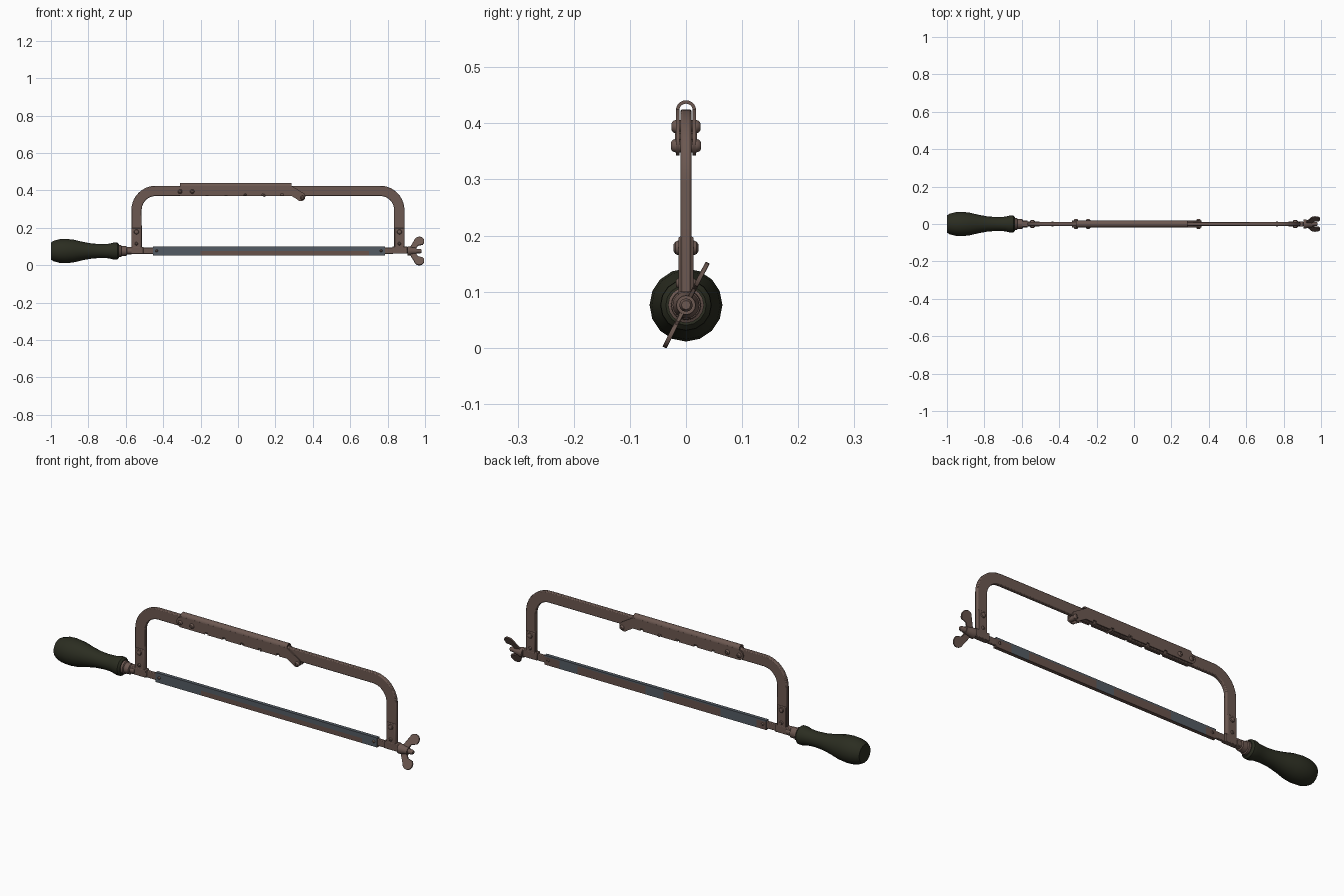
import bpy, bmesh, math
from mathutils import Matrix, Vector

if "Cube" in bpy.data.objects:
    bpy.data.objects.remove(bpy.data.objects["Cube"])

def material(name, rgb):
    m = bpy.data.materials.new(name)
    m.diffuse_color = (*rgb, 1)
    m.use_nodes = True
    m.node_tree.nodes["Principled BSDF"].inputs["Base Color"].default_value = m.diffuse_color
    return m

STEEL = material("brown steel", (0.150, 0.098, 0.082))
BLUE = material("blue blade steel", (0.088, 0.105, 0.125))
RUST = material("rusty blade steel", (0.135, 0.085, 0.070))
GRIP = material("dark olive grip", (0.024, 0.026, 0.015))
ZC = 0.076          # height of the handle / blade axis

def finish(bm, name, mats, bevel=0, smooth=True):
    bmesh.ops.recalc_face_normals(bm, faces=bm.faces)
    me = bpy.data.meshes.new(name)
    bm.to_mesh(me)
    bm.free()
    ob = bpy.data.objects.new(name, me)
    bpy.context.collection.objects.link(ob)
    for m in mats:
        me.materials.append(m)
    if bevel:
        b = ob.modifiers.new("bevel", 'BEVEL')
        b.width, b.segments, b.limit_method = bevel, 2, 'ANGLE'
        b.angle_limit = math.radians(50)
    if smooth:
        bpy.context.view_layer.objects.active = ob
        ob.select_set(True)
        bpy.ops.object.shade_smooth_by_angle(angle=math.radians(35))
        ob.select_set(False)
    return ob

def plate(name, pts, y0, y1, mat=STEEL, bevel=0, matrix=None):
    """Extrude an x-z outline from y0 to y1."""
    bm = bmesh.new()
    f = bm.faces.new([bm.verts.new((x, y0, z)) for x, z in pts])
    r = bmesh.ops.extrude_face_region(bm, geom=[f])
    vs = [g for g in r['geom'] if isinstance(g, bmesh.types.BMVert)]
    bmesh.ops.translate(bm, verts=vs, vec=(0, y1 - y0, 0))
    if matrix:
        bm.transform(matrix)
    return finish(bm, name, [mat], bevel)

def box(name, x0, x1, z0, z1, hy, mat=STEEL, bevel=0.003):
    return plate(name, [(x0, z0), (x1, z0), (x1, z1), (x0, z1)], -hy, hy, mat, bevel)

def arc(cx, cz, r, a0, a1, n=10):
    return [(cx + r * math.cos(math.radians(a0 + (a1 - a0) * i / n)),
             cz + r * math.sin(math.radians(a0 + (a1 - a0) * i / n))) for i in range(n + 1)]

def lathe(name, profile, mat=STEEL, sides=16, origin=(0, 0, ZC), axis='X'):
    """Revolve (position, radius) pairs about an axis, with capped ends."""
    bm = bmesh.new()
    rings = []
    for p, r in profile:
        ring = []
        for i in range(sides):
            a = 2 * math.pi * i / sides
            c, s = r * math.cos(a), r * math.sin(a)
            v = (p, c, s) if axis == 'X' else (c, p, s)
            ring.append(bm.verts.new(Vector(v) + Vector(origin)))
        rings.append(ring)
    for a, b in zip(rings, rings[1:]):
        for i in range(sides):
            j = (i + 1) % sides
            bm.faces.new((a[i], a[j], b[j], b[i]))
    bm.faces.new(rings[0])
    bm.faces.new(rings[-1])
    return finish(bm, name, [mat])

def rivet(name, x, z, r, hy):
    h = hy - 0.008
    lathe(name, [(-hy, r * 0.5), (-hy + 0.003, r * 0.85), (-h, r), (h, r),
                 (hy - 0.003, r * 0.85), (hy, r * 0.5)], STEEL, 12, (x, 0, z), 'Y')

# Handle and ferrule
lathe("handle", [(-1.0, 0.046), (-0.985, 0.055), (-0.955, 0.063), (-0.92, 0.065),
                 (-0.88, 0.061), (-0.83, 0.049), (-0.78, 0.040), (-0.73, 0.037),
                 (-0.69, 0.039), (-0.662, 0.046), (-0.645, 0.045), (-0.636, 0.036)], GRIP)
lathe("ferrule", [(-0.645, 0.032), (-0.625, 0.032), (-0.622, 0.027), (-0.597, 0.026),
                  (-0.594, 0.018), (-0.57, 0.018)])

# Frame bars: each an upright leg, a round corner and a top rail
def bar(name, side, x_end, hy):
    xo = 0.73                                   # outer leg distance from frame centre
    pts = ([(xo - 0.056, 0.09), (xo, 0.09)]
           + arc(xo - 0.13, 0.295, 0.13, 0, 90)
           + [(x_end, 0.425), (x_end, 0.370)]
           + arc(xo - 0.13, 0.295, 0.075, 90, 0))
    plate(name, [(0.16 + side * x, z) for x, z in pts], -hy, hy, STEEL, 0.004)

bar("rear_frame_bar", -1, 0.10, 0.010)
bar("front_frame_bar", 1, -0.20, 0.0095)

# Adjusting sleeve: two notched cheeks joined by a half-round top
notches = []
for i in range(5):
    x = -0.165 + i * 0.1
    notches += [(x - 0.008, 0.371), (x - 0.008, 0.382), (x + 0.008, 0.382), (x + 0.008, 0.371)]
cheek = ([(-0.285, 0.371)] + notches + [(0.285, 0.371), (0.312, 0.355)]
         + arc(0.336, 0.367, 0.024, 215, 405, 10)
         + [(0.285, 0.425), (-0.31, 0.425)] + arc(-0.307, 0.396, 0.025, 100, 270, 8))
for s, n in ((-1, "front"), (1, "back")):
    plate("sleeve_cheek_" + n, cheek, s * 0.012, s * 0.018)

bm = bmesh.new()
sec = arc(0, 0.423, 0.018, 0, 180, 10) + arc(0, 0.423, 0.012, 180, 0, 10)
f = bm.faces.new([bm.verts.new((-0.31, y, z)) for y, z in sec])
r = bmesh.ops.extrude_face_region(bm, geom=[f])
bmesh.ops.translate(bm, vec=(0.595, 0, 0),
                    verts=[g for g in r['geom'] if isinstance(g, bmesh.types.BMVert)])
finish(bm, "sleeve_top", [STEEL])

for i, (x, z, rad, hy) in enumerate([(-0.31, 0.394, 0.012, 0.026), (-0.245, 0.394, 0.012, 0.026),
                                     (0.345, 0.360, 0.012, 0.027), (0.04, 0.378, 0.008, 0.020),
                                     (0.14, 0.374, 0.008, 0.020)]):
    rivet("sleeve_rivet_%d" % i, x, z, rad, hy)

# Leg cheeks, rivets and square sockets
for n, xa, xb in (("rear", -0.568, -0.518), ("front", 0.838, 0.888)):
    xm = (xa + xb) / 2
    box(n + "_leg_cheeks", xa, xb, 0.08, 0.198, 0.0135)
    rivet(n + "_leg_rivet_upper", xm, 0.178, 0.013, 0.022)
    rivet(n + "_leg_rivet_lower", xm, 0.115, 0.010, 0.018)
box("rear_socket", -0.598, -0.505, 0.060, 0.098, 0.014)
box("front_socket", 0.825, 0.905, 0.062, 0.100, 0.014)

# Blade holders with pins
box("rear_blade_holder", -0.51, -0.415, 0.060, 0.094, 0.007)
box("front_blade_holder", 0.745, 0.83, 0.060, 0.094, 0.007)
rivet("rear_blade_pin", -0.435, 0.077, 0.008, 0.014)
rivet("front_blade_pin", 0.765, 0.077, 0.008, 0.014)

# Blade: blue with a rusty lower strip, more rust on the back
xs = [-0.455, -0.40, -0.20, 0.12, 0.22, 0.60, 0.70, 0.785]
zs = [0.052, 0.060, 0.076, 0.092, 0.100]
bm = bmesh.new()
for y in (-0.009, 0.009):
    grid = [[bm.verts.new((x, y, z)) for z in zs] for x in xs]
    for a, b in zip(grid, grid[1:]):
        for k in range(len(zs) - 1):
            bm.faces.new((a[k], b[k], b[k + 1], a[k + 1]))
bmesh.ops.bridge_loops(bm, edges=[e for e in bm.edges if e.is_boundary])
bmesh.ops.recalc_face_normals(bm, faces=bm.faces)
for f in bm.faces:
    c = f.calc_center_median()
    if f.normal.y < -0.5:
        rusty = c.z < 0.076 and -0.20 < c.x < 0.70
    elif f.normal.y > 0.5:
        rusty = c.z < 0.092 and not (-0.40 < c.x < -0.20 or 0.12 < c.x < 0.22 or 0.60 < c.x < 0.70)
    else:
        rusty = c.z < 0.06
    f.material_index = int(rusty)
finish(bm, "blade", [BLUE, RUST], smooth=False)

# Tension screw and wing nut
lathe("tension_screw", [(0.89, 0.012), (0.975, 0.012), (0.982, 0.008)], STEEL, 12)
lathe("wing_nut_hub", [(0.905, 0.024), (0.918, 0.024), (0.935, 0.019), (0.955, 0.017)])
wing = ([(0.912, 0.008), (0.948, 0.008), (0.962, 0.032)]
        + arc(0.969, 0.058, 0.027, -45, 165, 12) + [(0.925, 0.032)])
for n, turn in (("upper", -27), ("lower", 153)):
    m = Matrix.Translation((0, 0, ZC)) @ Matrix.Rotation(math.radians(turn), 4, 'X')
    plate("wing_nut_" + n, wing, -0.004, 0.004, STEEL, 0.0015, m)
